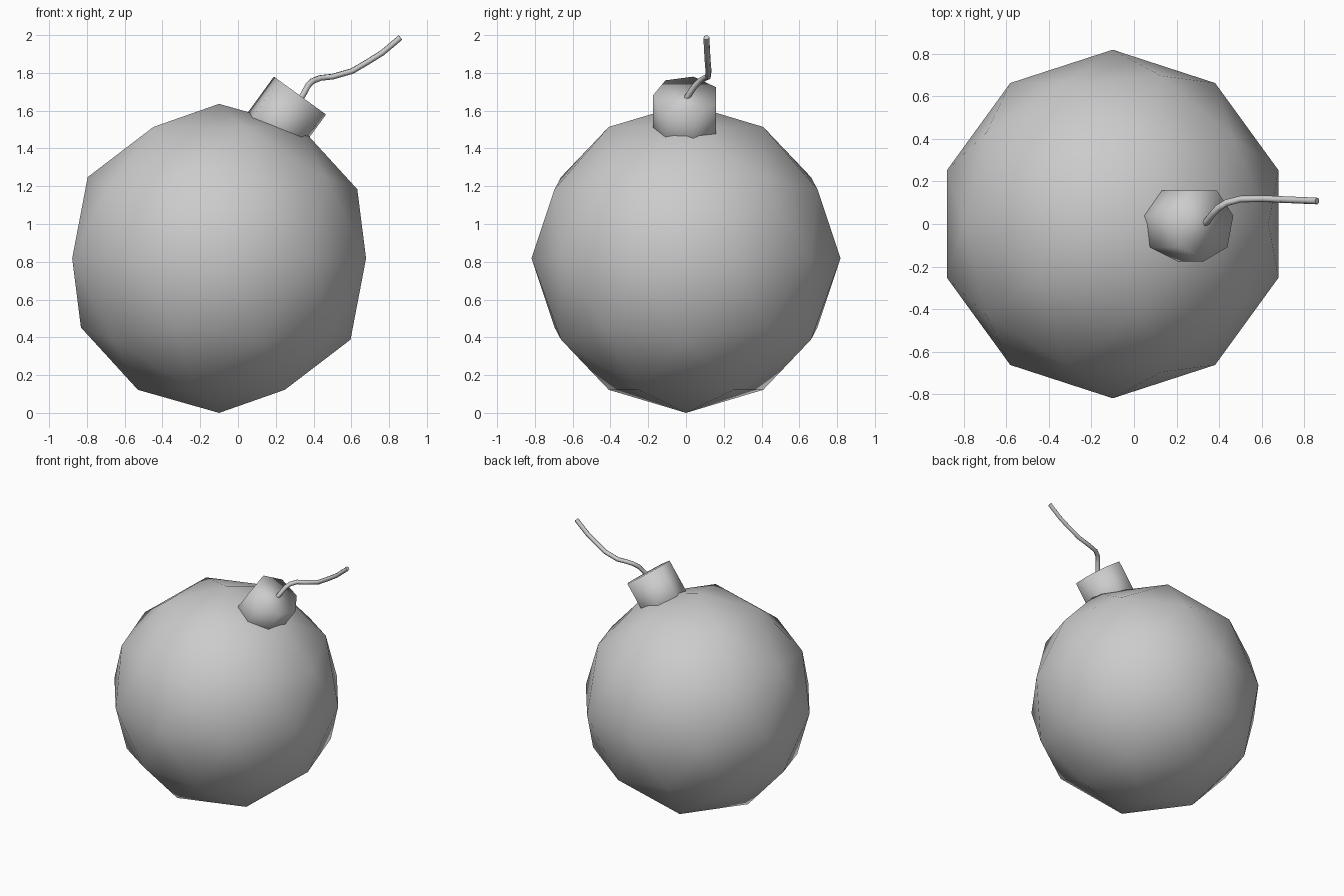
import bpy, math

if "Cube" in bpy.data.objects:
    bpy.data.objects.remove(bpy.data.objects["Cube"])

R = 0.818                      # body radius
TILT = math.radians(36)        # lean of the neck towards +x


def smooth(obj, name):
    obj.name = name
    for p in obj.data.polygons:
        p.use_smooth = True


# Round body
bpy.ops.mesh.primitive_ico_sphere_add(subdivisions=2, radius=R, location=(-0.1, 0, R))
smooth(bpy.context.object, "body")

# Seven-sided neck, sunk into the body
depth = 0.34
top = (0.328, 0, 1.68)
bpy.ops.mesh.primitive_cylinder_add(
    vertices=7, radius=0.175, depth=depth, rotation=(0, TILT, math.pi),
    location=(top[0] - math.sin(TILT) * depth / 2, 0, top[2] - math.cos(TILT) * depth / 2))
neck = bpy.context.object
# spin so one corner points to -y, then lean
neck.rotation_euler = (0, TILT, 0)
for v in neck.data.vertices:
    v.co.y = -v.co.y
neck.data.flip_normals()
smooth(neck, "neck")

# Bent fuse swept along a path
path = [(0.318, -0.01, 1.645), (0.345, 0.015, 1.685), (0.372, 0.05, 1.735),
        (0.395, 0.075, 1.757), (0.435, 0.1, 1.773), (0.50, 0.117, 1.78),
        (0.605, 0.119, 1.81), (0.69, 0.115, 1.86), (0.765, 0.112, 1.907),
        (0.86, 0.108, 1.987)]
curve = bpy.data.curves.new("fuse", 'CURVE')
curve.dimensions = '3D'
curve.bevel_depth = 0.016
curve.bevel_resolution = 1
curve.use_fill_caps = True
spline = curve.splines.new('POLY')
spline.points.add(len(path) - 1)
for pt, co in zip(spline.points, path):
    pt.co = (*co, 1)
fuse = bpy.data.objects.new("fuse", curve)
bpy.context.collection.objects.link(fuse)
bpy.ops.object.select_all(action='DESELECT')
fuse.select_set(True)
bpy.context.view_layer.objects.active = fuse
bpy.ops.object.convert(target='MESH')
smooth(bpy.context.object, "fuse")
